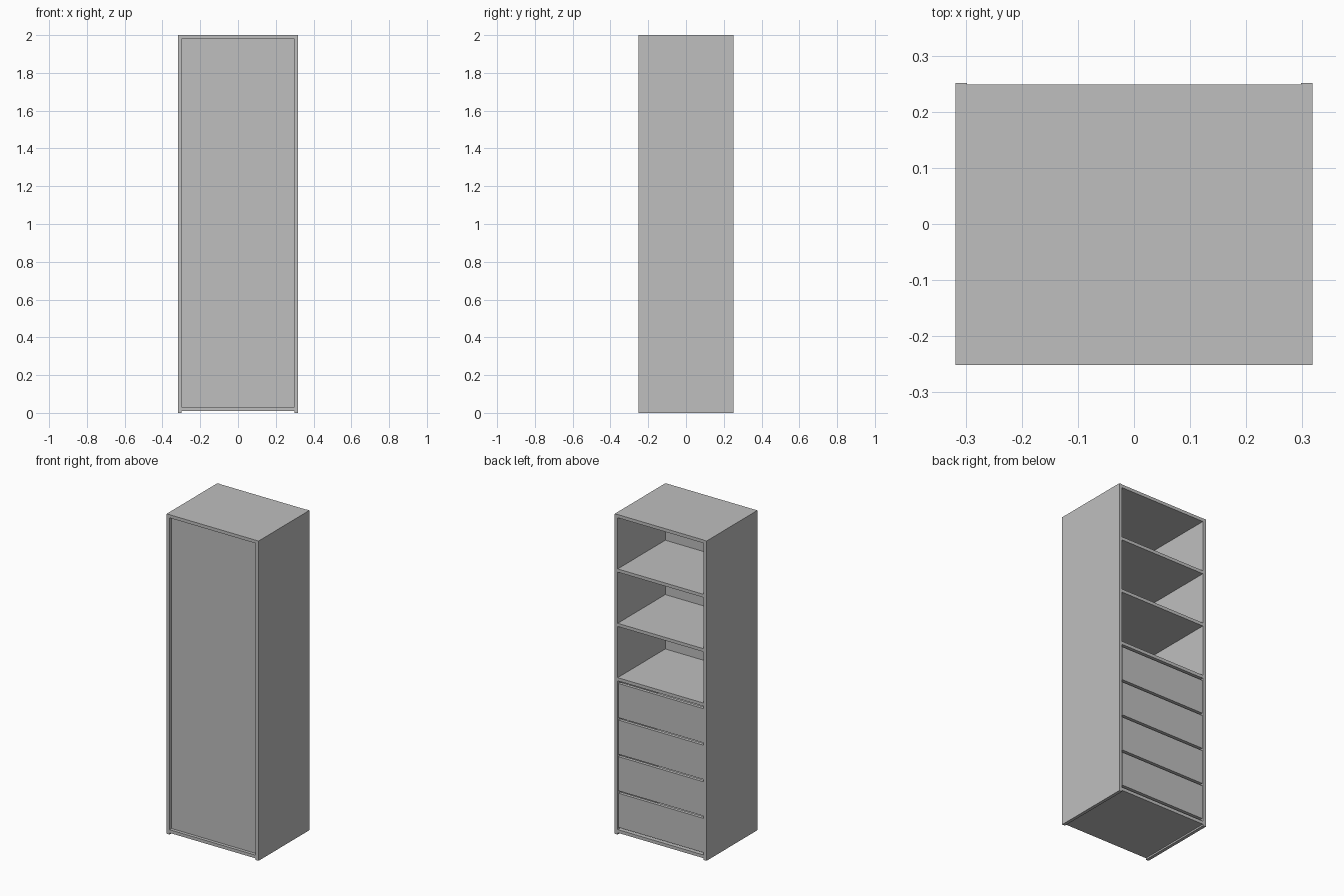
import bpy

cube = bpy.data.objects.get("Cube")
if cube:
    bpy.data.objects.remove(cube, do_unlink=True)

GREY = (0.52, 0.52, 0.52, 1.0)
grey = bpy.data.materials.new("plain_grey")
grey.use_nodes = True
grey.diffuse_color = GREY
for node in grey.node_tree.nodes:
    if node.type == 'BSDF_PRINCIPLED':
        node.inputs["Base Color"].default_value = GREY


def board(name, x, y, z):
    """Add a flat board spanning the given (min, max) ranges."""
    spans = (x, y, z)
    bpy.ops.mesh.primitive_cube_add(size=1, location=[(a + b) / 2 for a, b in spans])
    ob = bpy.context.object
    ob.name = name
    ob.scale = [b - a for a, b in spans]
    bpy.ops.object.transform_apply(location=False, rotation=False, scale=True)
    ob.data.materials.append(grey)
    return ob


W, D, H = 0.318, 0.251, 2.0      # half width, half depth, height
T = 0.02                         # board thickness
IN = W - T                       # inner half width
BACK = D - 0.002                 # open edge of the boards between the sides
PANEL = -D + 0.03                # inner face of the closing panel
FLOOR = 0.03

# Carcass
for side, s in (("left", 1), ("right", -1)):
    board(side + "_side", sorted((s * IN, s * W)), (-D, D), (0, H))
board("top_board", (-IN, IN), (-D, BACK), (H - T, H))
board("bottom_board", (-IN, IN), (-D, BACK), (FLOOR - T, FLOOR))
board("front_panel", (-IN, IN), (PANEL - 0.01, PANEL), (FLOOR, H - T))

# Shelves, evenly spaced down from the top
CLEAR = 0.32
under = H - T
for i in range(3):
    shelf_top = under - CLEAR
    under = shelf_top - T
    board(f"shelf_{i + 1}", (-IN, IN), (PANEL, BACK), (under, shelf_top))

# Drawers, with an equal gap above and below each
GAP, COUNT = 0.015, 4
height = (under - FLOOR - GAP * (COUNT + 1)) / COUNT
half = IN - 0.004
box, wall, rear = half - 0.01, 0.012, PANEL + 0.03
for i in range(COUNT):
    z0 = FLOOR + GAP + i * (height + GAP)
    z1 = z0 + height
    name = f"drawer_{i + 1}"
    face = BACK - T
    board(name + "_face", (-half, half), (face, BACK), (z0, z1))
    low, high = z0 + 0.01, z1 - 0.03
    for side, s in (("left", 1), ("right", -1)):
        board(f"{name}_{side}_wall", sorted((s * (box - wall), s * box)), (rear, face), (low, high))
    board(name + "_rear_wall", (wall - box, box - wall), (rear, rear + wall), (low, high))
    board(name + "_base", (wall - box, box - wall), (rear + wall, face), (low, low + wall))
